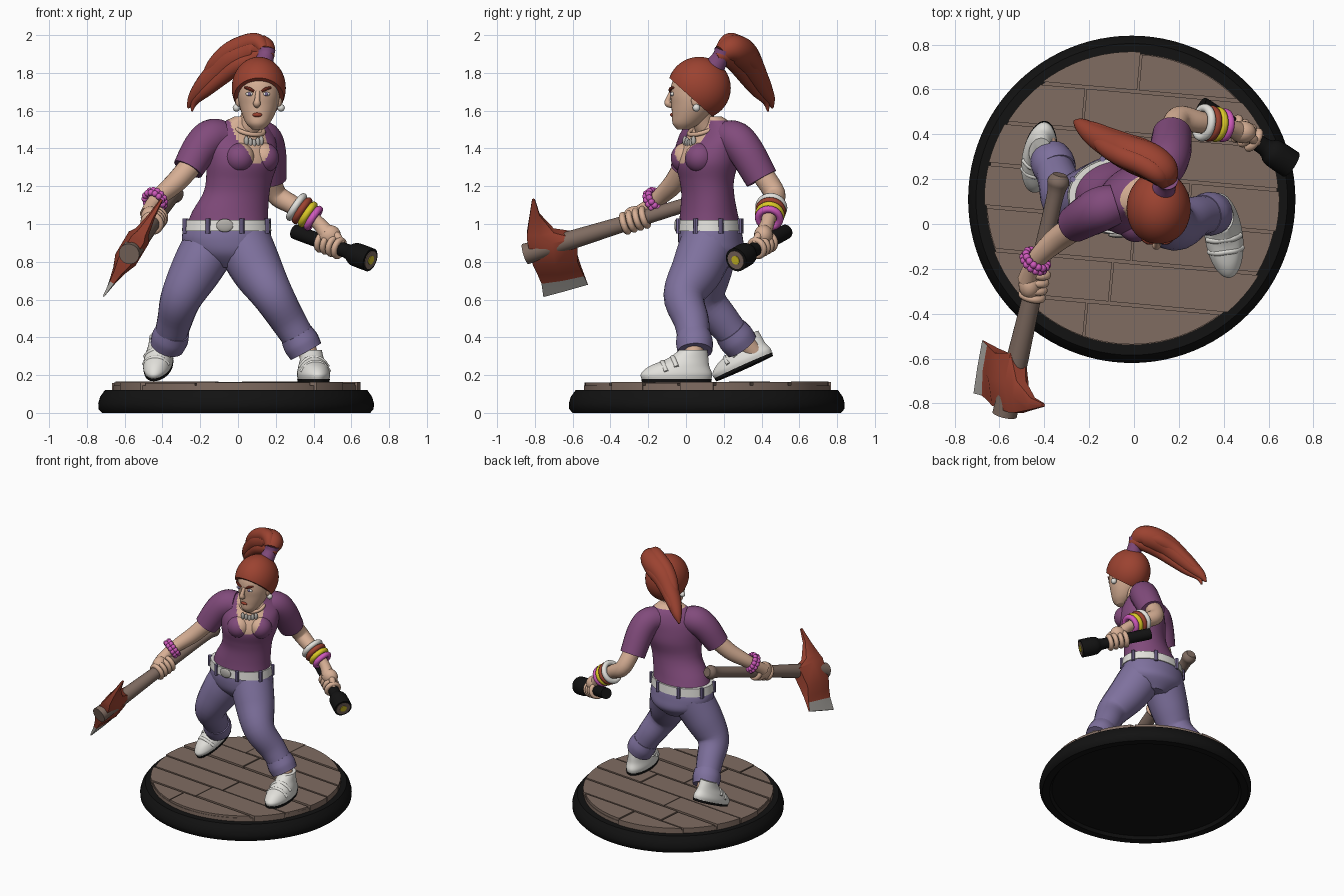
import bpy, bmesh, math, random
from mathutils import Vector, Matrix

if bpy.data.objects.get("Cube"):
    bpy.data.objects.remove(bpy.data.objects["Cube"])
random.seed(4)
parts = []

def material(name, r, g, b):
    m = bpy.data.materials.new(name)
    m.use_nodes = True
    m.diffuse_color = (r, g, b, 1)
    m.node_tree.nodes["Principled BSDF"].inputs["Base Color"].default_value = (r, g, b, 1)
    return m

SKIN = material("skin", .68, .43, .30)
RUST = material("rust_red", .33, .055, .03)
PURPLE = material("shirt_purple", .22, .07, .20)
JEANS = material("jeans_lilac", .21, .165, .34)
BLACK = material("black", .006, .006, .006)
WOOD = material("wood_brown", .215, .15, .12)
WHITE = material("white", .76, .75, .71)
PINK = material("pink", .62, .1, .5)
YELLOW = material("yellow", .70, .58, .02)
METAL = material("metal_grey", .45, .43, .40)

def register(ob, name, *mats):
    ob.name = name
    for m in mats:
        ob.data.materials.append(m)
    parts.append(ob)
    return ob

def finish(bm, name, *mats):
    bmesh.ops.recalc_face_normals(bm, faces=bm.faces)
    me = bpy.data.meshes.new(name)
    bm.to_mesh(me)
    bm.free()
    ob = bpy.data.objects.new(name, me)
    bpy.context.collection.objects.link(ob)
    return register(ob, name, *mats)

def bridge(name, rings, *mats):
    """Join rings of points into a closed skin with capped ends."""
    bm = bmesh.new()
    vs = [[bm.verts.new(p) for p in ring] for ring in rings]
    n = len(vs[0])
    for a, b in zip(vs, vs[1:]):
        for i in range(n):
            bm.faces.new((a[i], a[(i + 1) % n], b[(i + 1) % n], b[i]))
    bm.faces.new(vs[0])
    bm.faces.new(vs[-1])
    return finish(bm, name, *mats)

def spline(rows, steps):
    """Smooth curve through the rows, every column alike."""
    p = [rows[0]] + list(rows) + [rows[-1]]
    out = []
    for a, b, c, d in zip(p, p[1:], p[2:], p[3:]):
        for s in range(steps):
            t = s / steps
            out.append([w + .5 * t * (y - v + t * (2*v - 5*w + 4*y - z + t * (3*(w - y) + z - v)))
                        for v, w, y, z in zip(a, b, c, d)])
    return out + [list(rows[-1])]

def circle(n):
    return [(math.cos(2 * math.pi * i / n), math.sin(2 * math.pi * i / n)) for i in range(n)]

def tube(name, rows, mat, steps=5, n=20):
    """Round limb along points (x, y, z, radius)."""
    rows = spline(rows, steps)
    pts = [Vector(r[:3]) for r in rows]
    rings, old, u = [], None, None
    for i, r in enumerate(rows):
        d = (pts[min(i + 1, len(pts) - 1)] - pts[max(i - 1, 0)]).normalized()
        u = d.orthogonal().normalized() if old is None else old.rotation_difference(d) @ u
        v, old = d.cross(u), d
        rings.append([pts[i] + (u * c + v * s) * r[3] for c, s in circle(n)])
    return bridge(name, rings, mat)

def loft(name, rows, *mats, steps=6, n=40):
    """Stacked level ellipses (x, y, z, half width, half depth, yaw degrees)."""
    rings = []
    for x, y, z, rx, ry, yaw in spline(rows, steps):
        m = Matrix.Translation((x, y, z)) @ Matrix.Rotation(math.radians(yaw), 4, 'Z')
        rings.append([m @ Vector((rx * c, ry * s, 0)) for c, s in circle(n)])
    return bridge(name, rings, *mats)

def ball(name, loc, size, *mats, seg=24):
    bpy.ops.mesh.primitive_uv_sphere_add(segments=seg, ring_count=seg // 2, location=loc)
    ob = bpy.context.object
    ob.scale = size if isinstance(size, tuple) else (size,) * 3
    return register(ob, name, *mats)

def ring(name, loc, axis, big, small, mat):
    rot = Vector(axis).to_track_quat('Z', 'Y').to_euler()
    bpy.ops.mesh.primitive_torus_add(location=loc, rotation=rot, major_radius=big, minor_radius=small,
                                     major_segments=32, minor_segments=10)
    return register(bpy.context.object, name, mat)

# Round base with a hollow underside
CX, CY = -.01, .11
profile = ((.645, .02), (.66, 0), (.71, 0), (.728, .02), (.73, .05), (.72, .085), (.695, .12), (.6, .12))
bridge("base", [[(CX + r * c, CY + r * s, z) for c, s in circle(96)] for r, z in profile], BLACK)
bridge("plank_bed", [[(CX + .65 * c, CY + .65 * s, z) for c, s in circle(96)] for z in (.115, .146)], WOOD)

# Floor planks, each cut from a disc and split at a butt joint
grain = Vector((.09, 1, 0)).normalized()
along = Vector((1, -.09, 0)).normalized()
for i in range(7):
    lo, joint = -.66 + i * .19, random.uniform(-.3, .3)
    for side in (1, -1):
        bm = bmesh.new()
        bmesh.ops.create_circle(bm, cap_ends=True, segments=96, radius=.657 + random.uniform(-.012, .004))
        for co, no in ((grain * (lo + .007), -grain), (grain * (lo + .183), grain),
                       (along * (joint + side * .004), along * -side)):
            bmesh.ops.bisect_plane(bm, geom=bm.verts[:] + bm.edges[:] + bm.faces[:],
                                   plane_co=co, plane_no=no, clear_outer=True)
        up = bmesh.ops.extrude_face_region(bm, geom=bm.faces[:])["geom"]
        top = [v for v in up if isinstance(v, bmesh.types.BMVert)]
        bmesh.ops.translate(bm, verts=top, vec=(0, 0, random.uniform(.036, .044)))
        bmesh.ops.translate(bm, verts=bm.verts, vec=(CX, CY, .122))
        finish(bm, "floor_plank", WOOD)

# Shoes
def shoe(side, loc, yaw, pitch, size):
    m = (Matrix.Translation(loc) @ Matrix.Rotation(math.radians(yaw), 4, 'Z')
         @ Matrix.Rotation(math.radians(pitch), 4, 'X') @ Matrix.Scale(size, 4))
    made = [loft(side + "_shoe", [(0, 0, .015, .08, .185, 0), (0, 0, .045, .085, .19, 0), (0, .015, .085, .076, .16, 0),
                                  (0, .06, .125, .062, .11, 0), (0, .09, .17, .056, .075, 0)], WHITE),
            loft(side + "_sole", [(0, 0, 0, .08, .185, 0), (0, 0, .018, .084, .189, 0)], BLACK)]
    for y, z in ((-.075, .105), (-.02, .13)):
        made.append(tube(side + "_shoe_strap", [(-.074, y + .01, z - .05, .013), (-.04, y, z - .012, .014), (0, y, z, .014),
                                                (.04, y, z - .012, .014), (.074, y + .01, z - .05, .013)], WHITE))
    for ob in made:
        ob.data.transform(m)

shoe("left", (.40, -.05, .162), 8, 0, 1)
shoe("right", (-.42, .31, .235), -10, 24, .9)
tube("left_ankle", [(.35, .045, .40, .05), (.385, .04, .26, .05)], SKIN)
tube("right_ankle", [(-.36, .27, .42, .05), (-.40, .37, .31, .05)], SKIN)

# Trousers, turned-up cuffs and belt
loft("trouser_hips", [(-.06, .125, 1.0, .22, .16, 0), (-.06, .13, .92, .237, .172, 0),
                      (-.05, .14, .84, .21, .165, 0), (-.04, .14, .77, .1, .1, 0)], JEANS)
tube("right_trouser_leg", [(-.14, .14, .9, .145), (-.22, .11, .76, .135), (-.30, .1, .61, .11),
                           (-.335, .19, .49, .093), (-.365, .28, .38, .083)], JEANS)
tube("left_trouser_leg", [(.03, .12, .9, .15), (.10, .06, .76, .138), (.185, -.01, .62, .11),
                          (.27, .03, .48, .093), (.345, .045, .36, .083)], JEANS)
tube("right_cuff", [(-.345, .235, .435, .09), (-.36, .265, .395, .098), (-.375, .295, .355, .092)], JEANS)
tube("left_cuff", [(.31, .04, .415, .09), (.335, .045, .37, .098), (.36, .047, .325, .092)], JEANS)
loft("belt", [(-.06, .125, .962, .237, .176, 0), (-.06, .125, 1.022, .23, .17, 0)], WHITE, steps=2)
for a in range(0, 360, 45):
    c, s = math.cos(math.radians(a + 20)), math.sin(math.radians(a + 20))
    x, y = -.06 + .236 * c, .125 + .176 * s
    tube("belt_loop", [(x, y, .95, .013), (x, y, 1.028, .013)], JEANS, n=8)
ball("belt_buckle", (-.07, -.05, .992), (.045, .012, .035), METAL)

# Shirt body with the neckline painted by rule
centre, side, front = Vector((.03, .11, 0)), Vector((.86, .5, 0)), Vector((.5, -.86, 0))
def paint_neckline(ob):
    for f in ob.data.polygons:
        p = ob.matrix_world @ f.center
        u, depth = (p - centre).dot(side), (p - centre).dot(front)
        if p.z > 1.55 or (depth > 0 and abs(u) < .09 and p.z > 1.315 + 16 * u * u):
            f.material_index = 1

torso = loft("shirt_body", [(-.055, .125, 1.0, .215, .163, 0), (-.04, .12, 1.07, .20, .15, 5), (-.01, .115, 1.16, .178, .138, 12),
                            (.005, .11, 1.23, .178, .14, 18), (.02, .11, 1.32, .195, .155, 26),
                            (.02, .12, 1.40, .20, .14, 30), (.02, .14, 1.47, .19, .108, 32),
                            (.03, .145, 1.53, .135, .08, 32), (.05, .125, 1.57, .07, .06, 32)],
             PURPLE, SKIN, steps=8, n=96)
bust = [ball("bust", centre + front * .085 + side * (.075 * s) + Vector((0, 0, 1.35)), .08, PURPLE, SKIN, seg=64)
        for s in (-1, 1)]
bpy.context.view_layer.update()
for ob in [torso] + bust:
    paint_neckline(ob)
tube("right_sleeve", [(-.08, .09, 1.46, .09), (-.14, .07, 1.455, .1), (-.20, .04, 1.40, .095), (-.265, 0, 1.29, .083)], PURPLE)
tube("left_sleeve", [(.09, .2, 1.46, .085), (.135, .26, 1.45, .095), (.16, .32, 1.38, .095), (.17, .40, 1.24, .088)], PURPLE)

# Arms
tube("right_arm", [(-.24, 0, 1.32, .06), (-.33, -.06, 1.22, .056), (-.41, -.13, 1.15, .046),
                   (-.455, -.19, 1.10, .038), (-.475, -.25, 1.05, .045)], SKIN)
tube("left_arm", [(.17, .40, 1.27, .058), (.20, .47, 1.16, .056), (.29, .455, 1.10, .05),
                  (.38, .44, 1.04, .04), (.43, .43, 1.00, .037), (.47, .41, .95, .045)], SKIN)

# Axe: handle, then a head lofted from spike to cutting edge
butt, tip = Vector((-.33, .22, 1.17)), Vector((-.577, -.85, .841))
shaft = tip - butt
tube("axe_handle", [(*(butt + shaft * t), r) for t, r in
                    ((0, .032), (.03, .05), (.1, .038), (.4, .04), (.78, .05), (1, .056))], WOOD)
rows = ((-.815, 1.13, -.80, 1.13, .008), (-.83, 1.03, -.775, 1.05, .02), (-.842, .95, -.70, .965, .04),
        (-.84, .92, -.575, .94, .062), (-.81, .80, -.575, .82, .062), (-.785, .74, -.555, .765, .035),
        (-.765, .69, -.54, .73, .022), (-.755, .615, -.52, .68, .006))
rings = []
for y0, z0, y1, z1, h in rows:
    outline = ((0, -.6), (.5, -1), (1, -.6), (1, .6), (.5, 1), (0, .6))
    flat = [(y0 + (y1 - y0) * t, z0 + (z1 - z0) * t, h * k) for t, k in outline]
    rings.append([(-.56 + (z - .87) * .6 + o * .86, y, z - o * .5) for y, z, o in flat])
head = bridge("axe_head", rings, RUST, METAL)
for f in head.data.polygons:
    if f.center.z < .70:
        f.material_index = 1

# Flashlight
back, lens = Vector((.30, .53, .96)), Vector((.70, .265, .81))
beam = lens - back
tube("flashlight", [(*(back + beam * t), r) for t, r in
                    ((0, .036), (.06, .04), (.6, .038), (.72, .042), (.8, .062), (1, .064))], BLACK)
for name, r, out, mat in (("flashlight_lens", .05, .004, WOOD), ("flashlight_bulb", .024, .008, YELLOW)):
    tube(name, [(*(lens - beam * .02), r), (*(lens + beam.normalized() * out), r)], mat, steps=1)

# Hands: palm, four fingers wrapped round the grip, thumb
def hand(side, palm, size, start, axis, t0, step, grip):
    ball(side + "_palm", palm, size, SKIN)
    for i in range(4):
        ring(side + "_finger", start + axis * (t0 + i * step), axis, grip, .017, SKIN)
    a = start + axis * (t0 + 4 * step)
    tube(side + "_thumb", [(*palm, .028), (*((Vector(palm) + a) / 2 + Vector((0, 0, .035))), .022), (*a, .016)], SKIN)

hand("right", (-.465, -.27, 1.035), (.05, .065, .06), butt, shaft, .41, .032, .046)
hand("left", (.485, .41, .94), (.06, .05, .055), back, beam, .36, .075, .043)

# Bracelets
wrist = Vector((.75, -.1, -.5)).normalized()
for i, (name, mat) in enumerate((("white", WHITE), ("red", RUST), ("yellow", YELLOW), ("pink", PINK))):
    ring(name + "_bangle", Vector((.31, .452, 1.09)) + wrist * (.036 * i), wrist, .066 - .003 * i, .019, mat)
cord = Vector((-.5, -.65, -.5)).normalized()
u = cord.orthogonal().normalized()
v = cord.cross(u)
for i, (c, s) in enumerate(circle(14)):
    for k in (-.012, .012):
        ball("braided_bead", Vector((-.44, -.165, 1.125)) + (u * c + v * s) * .056 + cord * k, .018, PINK, seg=10)

# Neck, necklace and head
tube("neck", [(.045, .12, 1.50, .07), (.065, .095, 1.54, .06), (.09, .08, 1.62, .062)], SKIN)
ring("necklace", (.055, .095, 1.505), (.25, -.35, 1), .083, .012, SKIN)
for i in range(-2, 3):
    ball("pendant", centre + front * .108 + side * (.023 * i) + Vector((0, 0, 1.425 + .008 * abs(i))), (.013, .013, .026), METAL, seg=12)
loft("head", [(.105, -.015, 1.50, .028, .03, 0), (.105, .0, 1.53, .06, .07, 0), (.108, .022, 1.575, .084, .096, 0),
              (.11, .04, 1.63, .103, .117, 0), (.11, .045, 1.69, .113, .127, 0),
              (.11, .055, 1.76, .112, .125, 0), (.11, .065, 1.83, .075, .085, 0)], SKIN)
tube("nose", [(.105, -.075, 1.70, .012), (.102, -.094, 1.66, .014), (.10, -.094, 1.638, .02), (.10, -.07, 1.625, .012)], SKIN)
ball("lips", (.102, -.07, 1.578), (.026, .014, .012), RUST)
for s in (-1, 1):
    x = .105 + s * .045
    ball("eye", (x, -.072, 1.688), (.02, .011, .011), WHITE, seg=16)
    ball("iris", (x, -.08, 1.688), (.009, .006, .01), JEANS, seg=12)
    tube("eyebrow", [(x - s * .025, -.085, 1.702, .006), (x, -.082, 1.716, .009), (x + s * .026, -.066, 1.722, .005)], RUST, n=8)
    ball("ear", (.11 + s * .108, .055, 1.655), (.016, .028, .04), SKIN, seg=16)
    ball("earring", (.11 + s * .118, .055, 1.615), .02, WHITE, seg=16)

# Hair cap sliced along the hairline, then the tied ponytail
bm = bmesh.new()
bmesh.ops.create_uvsphere(bm, u_segments=48, v_segments=32, radius=1)
bm.transform(Matrix.Translation((.11, .07, 1.72)) @ Matrix.Diagonal((.143, .167, .165, 1)))
cut = bmesh.ops.bisect_plane(bm, geom=bm.verts[:] + bm.edges[:] + bm.faces[:], plane_co=(0, -.09, 1.775),
                             plane_no=(0, -.9, -1), clear_outer=True)
bmesh.ops.edgeloop_fill(bm, edges=[e for e in cut["geom_cut"] if isinstance(e, bmesh.types.BMEdge)])
finish(bm, "hair_cap", RUST)
tube("hair_band", [(.13, .15, 1.83, .055), (.145, .185, 1.885, .045), (.148, .2, 1.92, .05)], PURPLE)
tail = [(.15, .19, 1.90, .045), (.125, .24, 1.925, .074), (.06, .285, 1.91, .082), (-.03, .32, 1.87, .078),
        (-.11, .36, 1.80, .066), (-.18, .40, 1.73, .052), (-.235, .44, 1.665, .032), (-.265, .458, 1.615, .006)]
tube("ponytail", tail, RUST)
for k, (dx, dy, dz) in enumerate(((.02, -.04, -.03), (-.01, .035, -.02), (-.02, -.015, .035))):
    tube("ponytail_strand", [(x + dx * r / .07, y + dy * r / .07, z + dz * r / .07, r * .62) for x, y, z, r in tail[:7 - k]]
         + [(tail[7 - k][0] + dx, tail[7 - k][1] + dy * .6, tail[7 - k][2] + dz * .6, .005)], RUST)

# Smooth shading with crisp edges
bpy.ops.object.select_all(action='DESELECT')
for ob in parts:
    ob.select_set(True)
bpy.context.view_layer.objects.active = parts[0]
bpy.ops.object.shade_smooth_by_angle(angle=math.radians(40))
